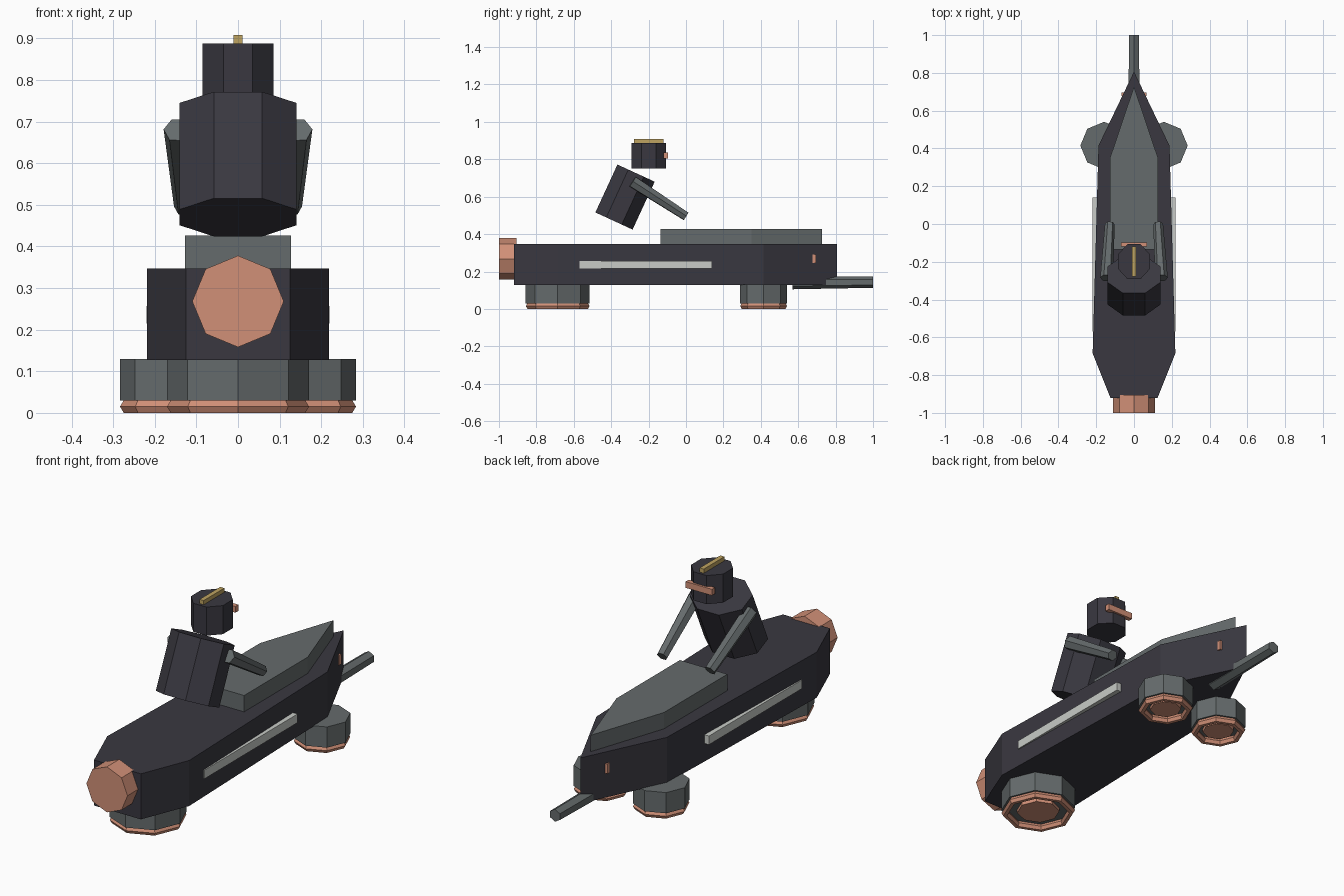
import bpy
import bmesh
from math import sin, cos, pi
from mathutils import Vector

if "Cube" in bpy.data.objects:
    bpy.data.objects.remove(bpy.data.objects["Cube"])


def material(name, rgb):
    m = bpy.data.materials.new(name)
    m.use_nodes = True
    m.diffuse_color = (*rgb, 1)
    m.node_tree.nodes["Principled BSDF"].inputs["Base Color"].default_value = (*rgb, 1)
    return m


DARK = material("dark charcoal", (0.041, 0.039, 0.051))
GREY = material("slate grey", (0.13, 0.147, 0.15))
COPPER = material("copper", (0.64, 0.28, 0.185))
SILVER = material("pale silver", (0.58, 0.6, 0.57))
GOLD = material("gold", (0.52, 0.37, 0.12))


def finish(name, bm, mat, mirror=False):
    bmesh.ops.recalc_face_normals(bm, faces=bm.faces)
    mesh = bpy.data.meshes.new(name)
    bm.to_mesh(mesh)
    bm.free()
    mesh.materials.append(mat)
    obj = bpy.data.objects.new(name, mesh)
    bpy.context.collection.objects.link(obj)
    if mirror:
        obj.modifiers.new("Mirror", "MIRROR").use_mirror_merge = False
    return obj


def loft(name, rings, mat, mirror=False, closed=False):
    """Skin a list of equal rings; cap the ends, or join last to first."""
    bm = bmesh.new()
    rows = [[bm.verts.new(p) for p in ring] for ring in rings]
    n = len(rows[0])
    pairs = list(zip(rows, rows[1:]))
    if closed:
        pairs.append((rows[-1], rows[0]))
    else:
        bm.faces.new(rows[0])
        bm.faces.new(rows[-1])
    for a, b in pairs:
        for i in range(n):
            j = (i + 1) % n
            bm.faces.new((a[i], a[j], b[j], b[i]))
    return finish(name, bm, mat, mirror)


def prism(name, start, end, r0, r1, sides, mat, phase=0.0, squash=1.0, mirror=False):
    """Tapered prism between two points; phase is in fractions of a side."""
    start, end = Vector(start), Vector(end)
    turn = Vector((0, 0, 1)).rotation_difference(end - start)

    def ring(center, r):
        angles = [2 * pi * (i + phase) / sides for i in range(sides)]
        return [center + turn @ Vector((r * cos(a), r * squash * sin(a), 0)) for a in angles]
    return loft(name, [ring(start, r0), ring(end, r1)], mat, mirror)


def slab(name, half_outline, z0, z1, mat):
    """Extrude a symmetric plan outline, given for +x from front to tip."""
    outline = half_outline + [(-x, y) for x, y in reversed(half_outline) if x > 0]
    return loft(name, [[(x, y, z) for x, y in outline] for z in (z0, z1)], mat)


def box(name, low, high, mat, mirror=False):
    (x0, y0, z0), (x1, y1, z1) = low, high
    plan = [(x0, y0), (x1, y0), (x1, y1), (x0, y1)]
    return loft(name, [[(x, y, z) for x, y in plan] for z in (z0, z1)], mat, mirror)


def hover_pod(prefix, x, y, r, mirror=False):
    prism(prefix + "_pod", (x, y, 0.03), (x, y, 0.13), r, r, 8, GREY, mirror=mirror)
    # Faceted glow ring below the pod
    rings = []
    for k in range(6):
        a = pi * k / 3
        rr, z = r - 0.018 + 0.0175 * cos(a), 0.0152 + 0.0175 * sin(a)
        rings.append([(x + rr * cos(i * pi / 4), y + rr * sin(i * pi / 4), z) for i in range(8)])
    loft(prefix + "_pod_ring", rings, COPPER, mirror, closed=True)
    prism(prefix + "_pod_core", (x, y, 0.013), (x, y, 0.035), r * 0.57, r * 0.57, 8, COPPER,
          mirror=mirror)


# Body
slab("hull", [(0.125, -0.92), (0.219, -0.685), (0.188, 0.415), (0, 0.807)], 0.127, 0.347, DARK)
slab("deck", [(0.127, -0.135), (0.127, 0.35), (0, 0.727)], 0.34, 0.426, GREY)
box("side_strip", (0.185, -0.57, 0.215), (0.2205, 0.14, 0.257), SILVER, mirror=True)
box("marker_light", (0.04, 0.677, 0.245), (0.066, 0.695, 0.292), COPPER, mirror=True)
prism("thruster", (0, -1, 0.268), (0, -0.905, 0.268), 0.11, 0.11, 8, COPPER)
prism("boom", (0, 0.57, 0.14), (0, 1, 0.143), 0.035, 0.03, 6, GREY, phase=0.5)

# Hover pods
hover_pod("front", 0, -0.686, 0.171)
hover_pod("rear", 0.158, 0.415, 0.126, mirror=True)

# Rider
prism("torso", (0, -0.385, 0.47), (0, -0.267, 0.726), 0.152, 0.152, 8, DARK,
      phase=0.5, squash=0.78)
prism("head", (0, -0.199, 0.75), (0, -0.199, 0.888), 0.092, 0.092, 8, DARK,
      phase=0.5, squash=1.08)
box("crest", (-0.011, -0.278, 0.88), (0.011, -0.12, 0.908), GOLD)
box("visor", (-0.07, -0.12, 0.805), (0.07, -0.097, 0.835), COPPER)
prism("arm", (0.145, -0.286, 0.68), (0.128, 0, 0.495), 0.034, 0.026, 6, GREY, mirror=True)
